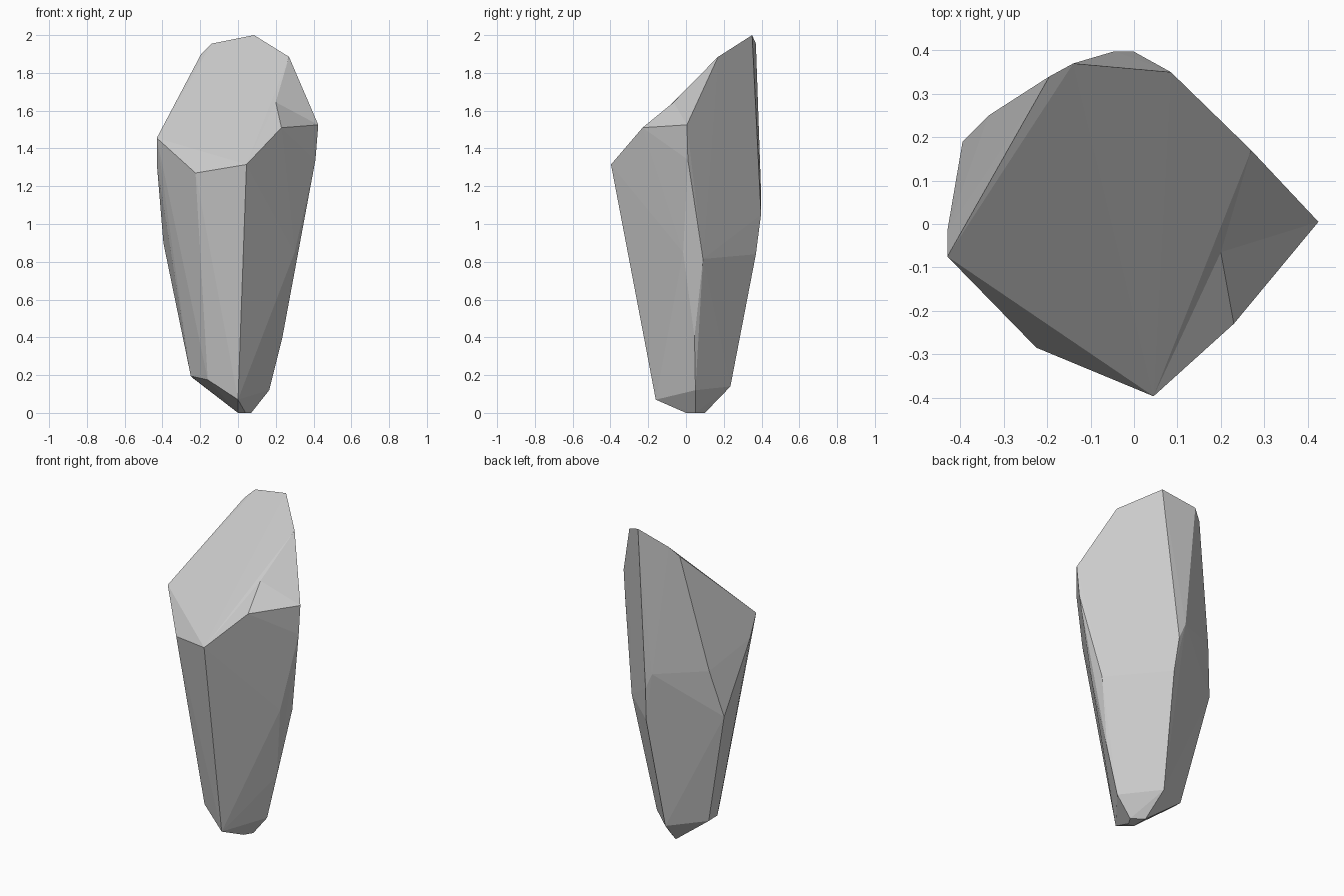
import bpy, bmesh
from mathutils import Vector

if "Cube" in bpy.data.objects:
    bpy.data.objects.remove(bpy.data.objects["Cube"])

# Corner points of the chipped stone, ring by ring
crown = [(.085, .35, 2), (-.14, .37, 1.955), (-.195, .34, 1.90), (.27, .17, 1.885),
         (.425, .005, 1.525), (.23, -.23, 1.51), (.045, -.397, 1.315),
         (-.225, -.285, 1.27), (-.43, -.075, 1.455)]
waist = [(-.43, -.015, 1.32), (-.395, .19, .90), (-.335, .25, 1.19), (-.045, .398, 1.15),
         (0, .397, 1.05), (.015, .37, .84), (.31, .09, .815), (.30, -.015, .85),
         (.41, .01, 1.34), (.235, .045, .40)]
foot = [(.165, .05, .12), (-.023, .235, .14), (-.24, .12, .185), (-.25, .05, .195),
        (-.16, -.10, .175), (0, -.16, .07), (.04, 0, 0), (.07, .05, 0), (0, .10, 0), (0, 0, 0)]

bm = bmesh.new()
for p in crown + waist + foot:
    bm.verts.new(p)
res = bmesh.ops.convex_hull(bm, input=bm.verts[:])
bmesh.ops.delete(bm, geom=[v for v in bm.verts if not v.link_faces], context='VERTS')


def near(p):
    return min(bm.verts, key=lambda v: (v.co - Vector(p)).length)


# Shallow dent where the sloping top meets the right-hand chip
a, b = near(crown[5]), near(crown[3])
edge = next((e for e in a.link_edges if e.other_vert(a) is b), None)
if edge:
    _, v = bmesh.utils.edge_split(edge, a, 0.42)
    v.co = (.2, -.065, 1.645)
    for f in list(v.link_faces):
        for o in list(f.verts):
            if o not in (v, a, b):
                bmesh.utils.face_split(f, v, o)
                break

bmesh.ops.recalc_face_normals(bm, faces=bm.faces[:])
mesh = bpy.data.meshes.new("standing_stone")
bm.to_mesh(mesh)
bm.free()
bpy.context.collection.objects.link(bpy.data.objects.new("standing_stone", mesh))
